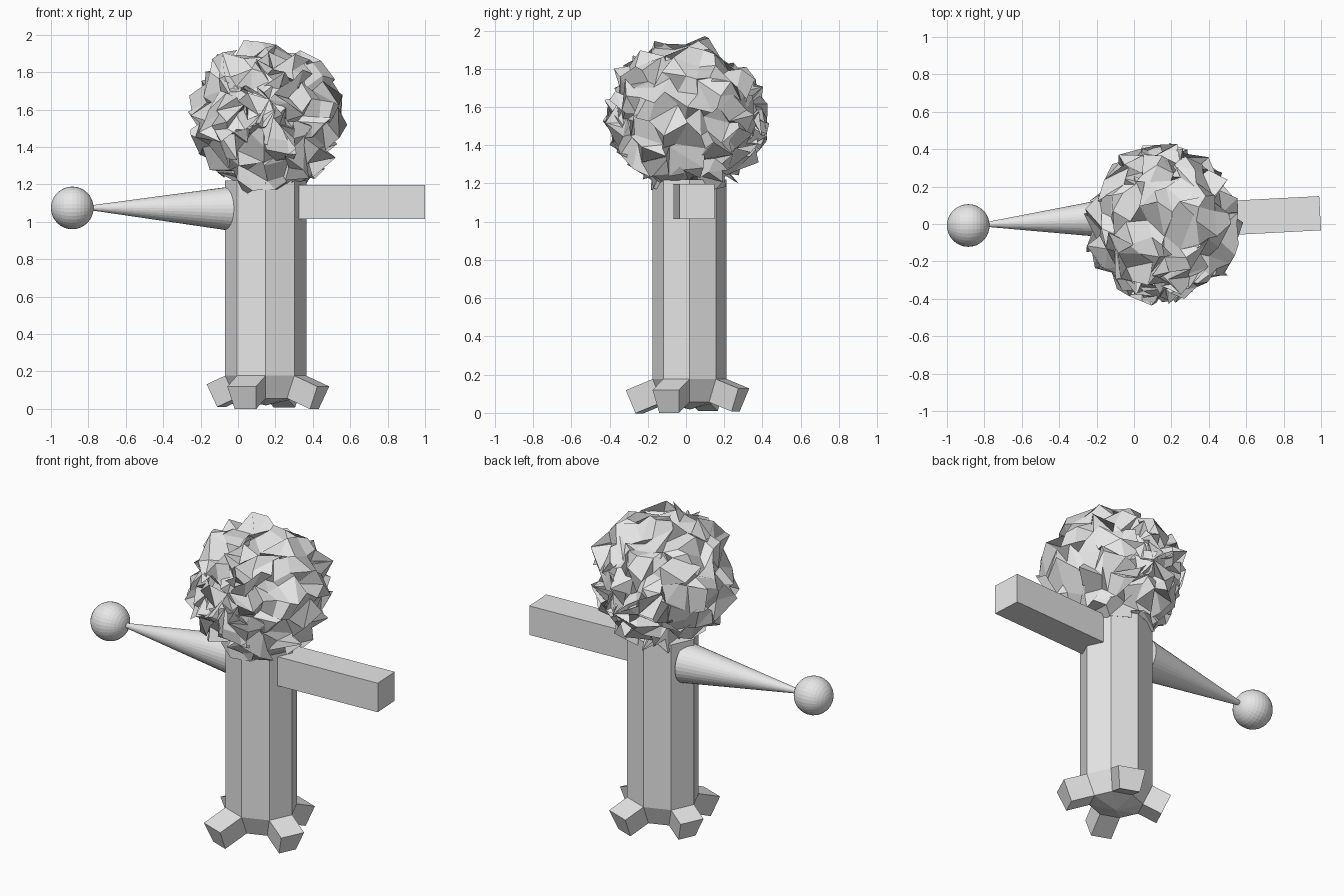
import bpy, bmesh, math, random
from mathutils import Vector, Matrix

if "Cube" in bpy.data.objects:
    bpy.data.objects.remove(bpy.data.objects["Cube"])

random.seed(5)
grey = bpy.data.materials.new("light_grey")
grey.diffuse_color = (0.8, 0.8, 0.8, 1)
grey.use_nodes = True
grey.node_tree.nodes["Principled BSDF"].inputs["Base Color"].default_value = grey.diffuse_color


def finish(name, bm):
    """Turn a bmesh into a flat shaded grey object."""
    bmesh.ops.recalc_face_normals(bm, faces=bm.faces)
    mesh = bpy.data.meshes.new(name)
    bm.to_mesh(mesh)
    bm.free()
    mesh.materials.append(grey)
    obj = bpy.data.objects.new(name, mesh)
    bpy.context.collection.objects.link(obj)
    return obj


# Trunk: octagonal column with a tapered, pointed base
bm = bmesh.new()
cx, cy = 0.148, 0.019


def ring(scale, z):
    return [bm.verts.new((cx + 0.217 * scale * math.cos(k * math.pi / 4),
                          cy + 0.194 * scale * math.sin(k * math.pi / 4), z))
            for k in range(8)]


low, mid, top = ring(0.74, 0.056), ring(1, 0.177), ring(1, 1.22)
apex = bm.verts.new((cx, cy, 0.018))
bm.faces.new(top)
base_faces = []
for k in range(8):
    n = (k + 1) % 8
    bm.faces.new((mid[k], mid[n], top[n], top[k]))
    base_faces.append(bm.faces.new((low[k], low[n], mid[n], mid[k])))
    bm.faces.new((apex, low[n], low[k]))

# Root stubs: every other base face pushed straight out (back, left, front, right)
bm.normal_update()
for face, length in zip(base_faces[1::2], (0.135, 0.118, 0.16, 0.147)):
    normal = face.normal.copy()
    result = bmesh.ops.extrude_discrete_faces(bm, faces=[face])
    bmesh.ops.translate(bm, vec=normal * length, verts=result["faces"][0].verts)
finish("trunk_with_roots", bm)

# Leaf crown: sphere with randomly jittered points
bm = bmesh.new()
bmesh.ops.create_uvsphere(bm, u_segments=32, v_segments=16, radius=0.382,
                          matrix=Matrix.Rotation(math.radians(80), 4, 'X'))
for v in bm.verts:
    v.co += Vector([random.uniform(-0.06, 0.06) for _ in range(3)])
    v.co += Vector((0.152, 0.002, 1.553))
finish("leaf_crown", bm)

# Cone branch: wide at the trunk, pointed inside the ball
tip, root = Vector((-0.88, -0.007, 1.075)), Vector((-0.026, 0.037, 1.07))
axis = root - tip
bm = bmesh.new()
bmesh.ops.create_cone(bm, cap_ends=True, segments=32, radius1=0.0, radius2=0.12,
                      depth=axis.length,
                      matrix=Matrix.Translation((tip + root) / 2)
                      @ axis.to_track_quat('Z', 'Y').to_matrix().to_4x4())
bmesh.ops.remove_doubles(bm, verts=bm.verts, dist=0.0001)
finish("cone_branch", bm)

# Ball at the end of the cone branch
bm = bmesh.new()
bmesh.ops.create_uvsphere(bm, u_segments=32, v_segments=16, radius=0.114,
                          matrix=Matrix.Translation((-0.886, -0.008, 1.074))
                          @ Matrix.Rotation(math.pi / 2, 4, 'Y'))
finish("branch_ball", bm)

# Square beam branch, turned slightly backwards
bm = bmesh.new()
bmesh.ops.create_cube(bm, size=1, matrix=Matrix.Translation((0.658, 0.04, 1.106))
                      @ Matrix.Rotation(math.radians(3), 4, 'Z')
                      @ Matrix.Diagonal((0.675, 0.183, 0.183, 1)))
finish("beam_branch", bm)
